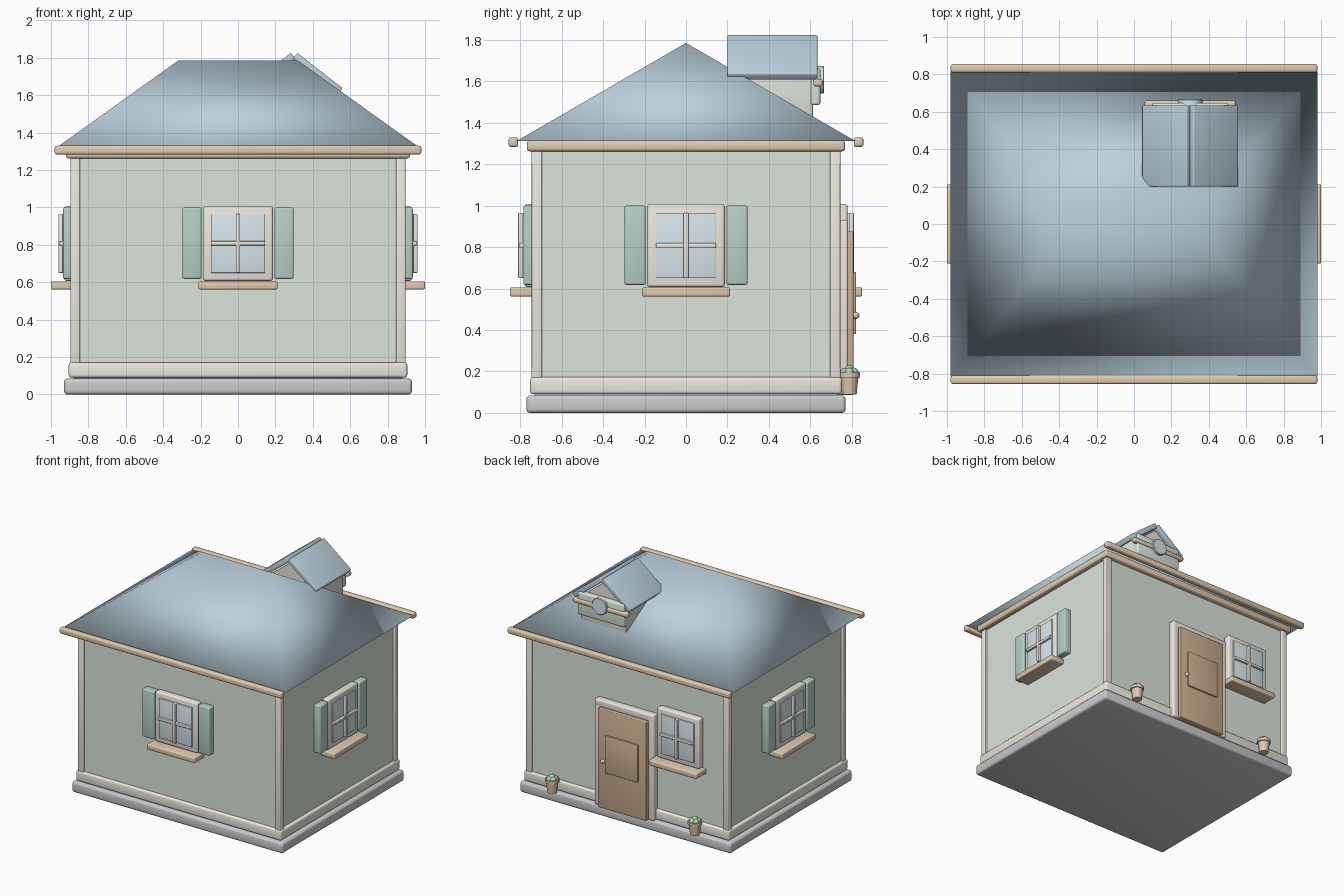
import bpy, bmesh, math
from mathutils import Matrix, Vector

if "Cube" in bpy.data.objects:
    bpy.data.objects.remove(bpy.data.objects["Cube"])

COLORS = dict(wall=(.71, .78, .71), cream=(.84, .81, .74), tan=(.76, .60, .43), slate=(.50, .64, .72),
              glass=(.69, .80, .83), shutter=(.46, .63, .57), door=(.60, .45, .29),
              pot=(.76, .58, .42), leaf=(.42, .66, .45), stone=(.62, .64, .64))
MATS = {}
for n, c in COLORS.items():
    MATS[n] = bpy.data.materials.new(n)
    MATS[n].diffuse_color = (*c, 1)


def finish(name, bm, mat, M=None, angle=35):
    if M is not None:
        bm.transform(M)
    bmesh.ops.recalc_face_normals(bm, faces=bm.faces)
    me = bpy.data.meshes.new(name)
    bm.to_mesh(me)
    bm.free()
    me.materials.append(MATS[mat])
    for p in me.polygons:
        p.use_smooth = True
    me.set_sharp_from_angle(angle=math.radians(angle))
    ob = bpy.data.objects.new(name, me)
    bpy.context.collection.objects.link(ob)
    return ob


def box(name, x, y, z, mat, bevel=.008, M=None):
    """Rounded box from (min, max) ranges."""
    bm = bmesh.new()
    bmesh.ops.create_cube(bm, size=1)
    for v in bm.verts:
        v.co = [(a + b) / 2 + c * (b - a) for (a, b), c in zip((x, y, z), v.co)]
    if bevel:
        bmesh.ops.bevel(bm, geom=bm.edges[:], offset=bevel, segments=3, profile=.5, affect='EDGES')
    return finish(name, bm, mat, M)


def lathe(name, pts, mat, M=None, steps=20):
    """Revolve an (r, z) profile about z."""
    bm = bmesh.new()
    vs = [bm.verts.new((r, 0, z)) for r, z in pts]
    es = [bm.edges.new(p) for p in zip(vs, vs[1:])]
    bmesh.ops.spin(bm, geom=vs + es, axis=(0, 0, 1), cent=(0, 0, 0), angle=2 * math.pi, steps=steps)
    bmesh.ops.remove_doubles(bm, verts=bm.verts, dist=1e-4)
    return finish(name, bm, mat, M)


def solid(name, pts, faces, mat, angle=35):
    bm = bmesh.new()
    vs = [bm.verts.new(p) for p in pts]
    for f in faces:
        bm.faces.new([vs[i] for i in f])
    return finish(name, bm, mat, None, angle)


# body of the house
WX, WY = .88, .73
box("foundation", (-.93, .93), (-.77, .77), (0, .085), "stone", .018)
box("walls", (-WX, WX), (-WY, WY), (.07, 1.29), "wall", 0)
box("skirting", (-.905, .905), (-.752, .752), (.09, .172), "cream", .014)
for sx in (-1, 1):
    for sy in (-1, 1):
        cx, cy = sx * .87, sy * .72
        box("corner_post", (cx - .025, cx + .025), (cy - .025, cy + .025), (.15, 1.27), "cream", .006)
box("eave_band", (-.92, .92), (-.768, .768), (1.262, 1.315), "tan", .014)
for sy in (-1, 1):
    box("gutter", (-.98, .98), (sy * .833 - .023, sy * .833 + .023), (1.283, 1.33), "tan", .012)

# hip roof, smooth shaded across its edges
solid("hip_roof", [(-.98, -.815, 1.313), (.98, -.815, 1.313), (.98, .815, 1.313), (-.98, .815, 1.313),
                   (-.32, 0, 1.785), (.32, 0, 1.785)],
      [(0, 1, 5, 4), (1, 2, 5), (2, 3, 4, 5), (3, 0, 4), (3, 2, 1, 0)], "slate", 180)


# windows: local frame has the wall at y = 0, facing -y
def window(side, M, shutters=True):
    box(side + "_window_frame", (-.187, .187), (-.05, .01), (.607, 1.007), "cream", .014, M)
    box(side + "_window_glass", (-.145, .145), (-.06, 0), (.65, .965), "glass", .003, M)
    box(side + "_muntin_upright", (-.012, .012), (-.08, -.04), (.65, .965), "cream", .005, M)
    box(side + "_muntin_cross", (-.145, .145), (-.077, -.04), (.797, .82), "cream", .005, M)
    box(side + "_window_sill", (-.212, .212), (-.12, .01), (.562, .605), "tan", .008, M)
    if shutters:
        for s in (-1, 1):
            x = s * .246
            box(side + "_shutter", (x - .051, x + .051), (-.055, .01), (.618, 1), "shutter", .01, M)


def place(x, y, deg):
    return Matrix.Translation((x, y, 0)) @ Matrix.Rotation(math.radians(deg), 4, 'Z')


window("front", place(0, -WY, 0))
window("right", place(WX, 0, 90))
window("left", place(-WX, 0, -90))
window("back", place(-.475, WY, 180), False)

# back door
for s in (-1, 1):
    box("door_jamb", (s * .235 - .027, s * .235 + .027), (.72, .782), (.086, .93), "cream", .012)
box("door_lintel", (-.262, .262), (.72, .782), (.872, .93), "cream", .012)
box("door", (-.212, .212), (.72, .808), (.086, .876), "door", .006)
box("door_panel", (-.145, .145), (.79, .82), (.38, .68), "door", .005)
bm = bmesh.new()
bmesh.ops.create_uvsphere(bm, u_segments=16, v_segments=10, radius=.017)
finish("door_knob", bm, "tan", Matrix.Translation((.16, .82, .47)))

# potted plants beside the door
for x in (-.63, .63):
    M = Matrix.Translation((x, .788, .088))
    lathe("pot", [(0, 0), (.035, 0), (.044, .083), (.052, .083), (.052, .106), (.043, .106), (.04, .09), (0, .09)],
          "pot", M)
    for i in range(6):
        a = i * math.tau / 5
        p = Vector((.022 * math.cos(a), .022 * math.sin(a), .105)) if i < 5 else Vector((0, 0, .118))
        bm = bmesh.new()
        bmesh.ops.create_icosphere(bm, subdivisions=2, radius=.025)
        finish("plant", bm, "leaf", M @ Matrix.Translation(p))

# dormer on the back slope
DX = .3
box("dormer_body", (DX - .2, DX + .2), (.22, .612), (1.40, 1.64), "wall", .004)
solid("dormer_gable", [(DX + a, y, z) for y in (.24, .61) for a, z in ((-.2, 1.62), (.2, 1.62), (0, 1.775))],
      [(0, 2, 1), (3, 4, 5), (0, 1, 4, 3), (1, 2, 5, 4), (2, 0, 3, 5)], "cream")
for s in (-1, 1):
    M = Matrix.Translation((DX + s * .126, .417, 1.716)) @ Matrix.Rotation(s * math.radians(38), 4, 'Y')
    box("dormer_roof", (-.153, .153), (-.217, .217), (-.02, .02), "slate", .007, M)
box("dormer_front_panel", (DX - .205, DX + .205), (.60, .648), (1.485, 1.665), "wall", .012)
box("dormer_trim", (DX - .243, DX + .243), (.615, .66), (1.575, 1.612), "tan", .012)
M = Matrix.Translation((DX, .64, 1.607)) @ Matrix.Rotation(-math.pi / 2, 4, 'X')
lathe("dormer_round_window", [(0, -.02), (.066, -.02), (.066, .023), (.062, .027), (0, .027)], "glass", M, 32)

for m in bpy.data.materials:
    if m.users and not m.is_grease_pencil:
        m.use_nodes = True
        m.node_tree.nodes["Principled BSDF"].inputs["Base Color"].default_value = m.diffuse_color
